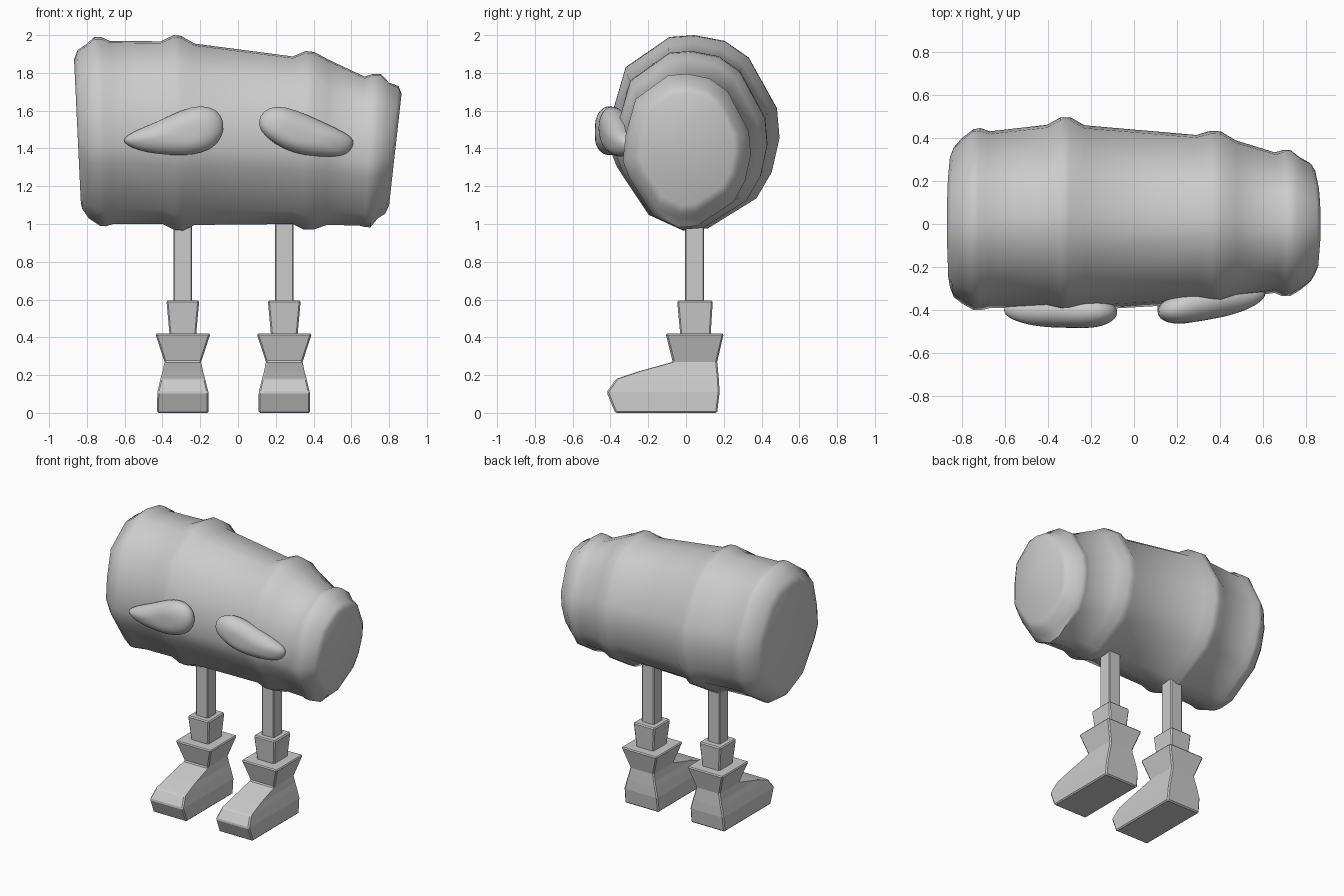
import bpy, bmesh, math


def loft(name, rings, smooth=None):
    """Skin a stack of equal-length point rings and close both ends."""
    bm = bmesh.new()
    loops = [[bm.verts.new(p) for p in ring] for ring in rings]
    n = len(loops[0])
    for a, b in zip(loops, loops[1:]):
        for i in range(n):
            j = (i + 1) % n
            bm.faces.new((a[i], a[j], b[j], b[i]))
    bm.faces.new(loops[0])
    bm.faces.new(loops[-1])
    bmesh.ops.recalc_face_normals(bm, faces=bm.faces)
    mesh = bpy.data.meshes.new(name)
    bm.to_mesh(mesh)
    bm.free()
    obj = bpy.data.objects.new(name, mesh)
    bpy.context.collection.objects.link(obj)
    if smooth:
        bpy.ops.object.select_all(action='DESELECT')
        obj.select_set(True)
        bpy.context.view_layer.objects.active = obj
        bpy.ops.object.shade_smooth_by_angle(angle=math.radians(smooth))
    return obj


def mix(a, b, t):
    return a + (b - a) * (t + 1) / 2


# Barrel body: one irregular cross-section stretched to tilted rings
section = [(0, 1), (.36, .94), (.64, .77), (.97, .25), (1, -.05), (.91, -.4),
           (.73, -.67), (.16, -.98), (-.13, -1), (-.53, -.84), (-.9, -.35),
           (-1, -.13), (-.95, .22), (-.8, .67), (-.29, .98)]
# x at top, z top, x at bottom, z bottom, y front, y back
stations = [(-.868, 1.87, -.832, 1.11, -.31, .32),
            (-.85, 1.92, -.825, 1.08, -.34, .355),
            (-.805, 1.95, -.79, 1.03, -.37, .40),
            (-.76, 1.99, -.73, .99, -.40, .44),
            (-.725, 1.99, -.70, .988, -.40, .445),
            (-.68, 1.97, -.66, 1.0, -.39, .43),
            (-.41, 1.967, -.40, 1.0, -.39, .46),
            (-.34, 2.0, -.34, .97, -.41, .495),
            (-.30, 1.995, -.29, .966, -.41, .495),
            (-.23, 1.955, -.23, .995, -.40, .458),
            (.29, 1.887, .29, 1.0, -.37, .413),
            (.36, 1.916, .345, .972, -.375, .432),
            (.405, 1.91, .40, .97, -.375, .43),
            (.475, 1.872, .47, .995, -.345, .388),
            (.67, 1.78, .64, .992, -.32, .332),
            (.71, 1.793, .67, .985, -.335, .343),
            (.755, 1.795, .70, .982, -.335, .343),
            (.80, 1.748, .74, 1.03, -.31, .31),
            (.85, 1.73, .78, 1.055, -.275, .285),
            (.866, 1.69, .80, 1.10, -.245, .255)]
loft("barrel_body",
     [[(mix(xb, xt, v), mix(y0, y1, u), mix(zb, zt, v)) for u, v in section]
      for xt, zt, xb, zb, y0, y1 in stations], smooth=50)


# Eyes: puffy teardrops domed front and back about a slanted plane
def eye(name, outline, centre, y_at, depth):
    cx, cz = centre
    rings = []
    for k in range(1, 12):
        a = math.pi * k / 12
        s, d = math.sin(a) ** 0.8, -math.cos(a) * depth
        rings.append([(cx + (x - cx) * s, y_at(cx + (x - cx) * s) + d,
                       cz + (z - cz) * s) for x, z in outline])
    obj = loft(name, rings, smooth=60)
    sub = obj.modifiers.new("Round", 'SUBSURF')
    sub.levels = sub.render_levels = 1


eye("left_eye",
    [(-.61, 1.45), (-.57, 1.485), (-.43, 1.54), (-.3, 1.605), (-.2, 1.632),
     (-.11, 1.612), (-.068, 1.54), (-.08, 1.46), (-.14, 1.39), (-.25, 1.362),
     (-.35, 1.363), (-.48, 1.375), (-.57, 1.405), (-.605, 1.43)],
    (-.28, 1.48), lambda x: -.41 - .01 * x / .6, .08)
eye("right_eye",
    [(.095, 1.53), (.13, 1.605), (.21, 1.63), (.31, 1.605), (.45, 1.54),
     (.58, 1.48), (.618, 1.445), (.61, 1.40), (.57, 1.362), (.5, 1.353),
     (.35, 1.36), (.24, 1.395), (.14, 1.46)],
    (.30, 1.48), lambda x: -.375 + .17 * (x - .3), .08)


# Legs: each part is a stack of rectangles (z, half width, y front, y back)
def stack(name, cx, levels, bevel):
    obj = loft(name, [[(cx - w, y0, z), (cx + w, y0, z), (cx + w, y1, z),
                       (cx - w, y1, z)] for z, w, y0, y1 in levels])
    mod = obj.modifiers.new("Edge", 'BEVEL')
    mod.width, mod.segments, mod.limit_method = bevel, 1, 'ANGLE'


for side, cx in (("left", -.292), ("right", .245)):
    stack(side + "_leg", cx, [(.55, .049, -.005, .095), (1.06, .049, -.005, .095)], .006)
    stack(side + "_cuff", cx, [(.40, .07, -.03, .13), (.42, .071, -.031, .131),
                               (.595, .087, -.047, .142)], .008)
    stack(side + "_boot", cx, [(0, .137, -.375, .165), (.11, .135, -.42, .178),
                               (.18, .118, -.37, .174), (.22, .107, -.25, .17),
                               (.27, .097, -.07, .165), (.42, .146, -.108, .2)], .008)
